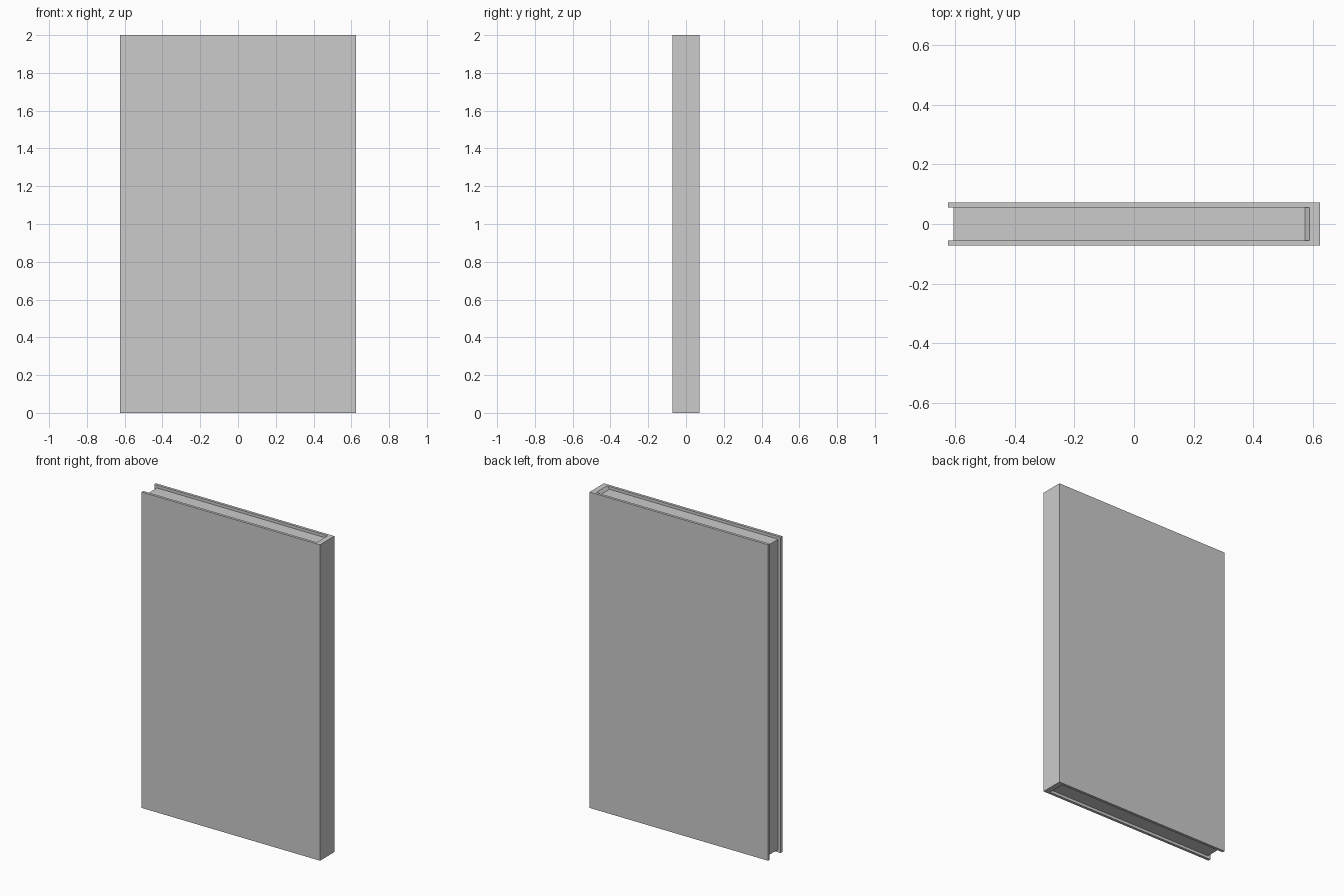
import bpy, bmesh

if "Cube" in bpy.data.objects:
    bpy.data.objects.remove(bpy.data.objects["Cube"])

W, D, H = 0.625, 0.072, 2.0      # half width, half depth, height
SKIN_Y = 0.055                   # inner face of the two skins
G = 0.018                        # groove depth


def prism(name, profile, half_depth):
    """Extrude an x-z outline symmetrically along y."""
    bm = bmesh.new()
    face = bm.faces.new([bm.verts.new((x, -half_depth, z)) for x, z in profile])
    ext = bmesh.ops.extrude_face_region(bm, geom=[face])
    verts = [v for v in ext["geom"] if isinstance(v, bmesh.types.BMVert)]
    bmesh.ops.translate(bm, verts=verts, vec=(0, 2 * half_depth, 0))
    bmesh.ops.recalc_face_normals(bm, faces=bm.faces)
    mesh = bpy.data.meshes.new(name)
    bm.to_mesh(mesh)
    bm.free()
    obj = bpy.data.objects.new(name, mesh)
    bpy.context.collection.objects.link(obj)
    return obj


# Solid slab
panel = prism("wall_panel", [(-W, 0), (W, 0), (W, H), (-W, H)], D)

# Groove running along the bottom, left end and top, sloped at the closed end
half = [(0.59, -0.1), (0.59, 0), (0.575, G), (-W + G, G)]
outline = [(-0.7, -0.1)] + half
outline += [(x, H - z) for x, z in reversed(half)] + [(-0.7, H + 0.1)]
cutter = prism("groove_cutter", outline, SKIN_Y)
cutter.hide_render = True

cut = panel.modifiers.new("groove", 'BOOLEAN')
cut.operation = 'DIFFERENCE'
cut.solver = 'EXACT'
cut.object = cutter

bpy.context.view_layer.objects.active = panel
panel.select_set(True)
bpy.ops.object.modifier_apply(modifier=cut.name)
bpy.data.objects.remove(cutter)
